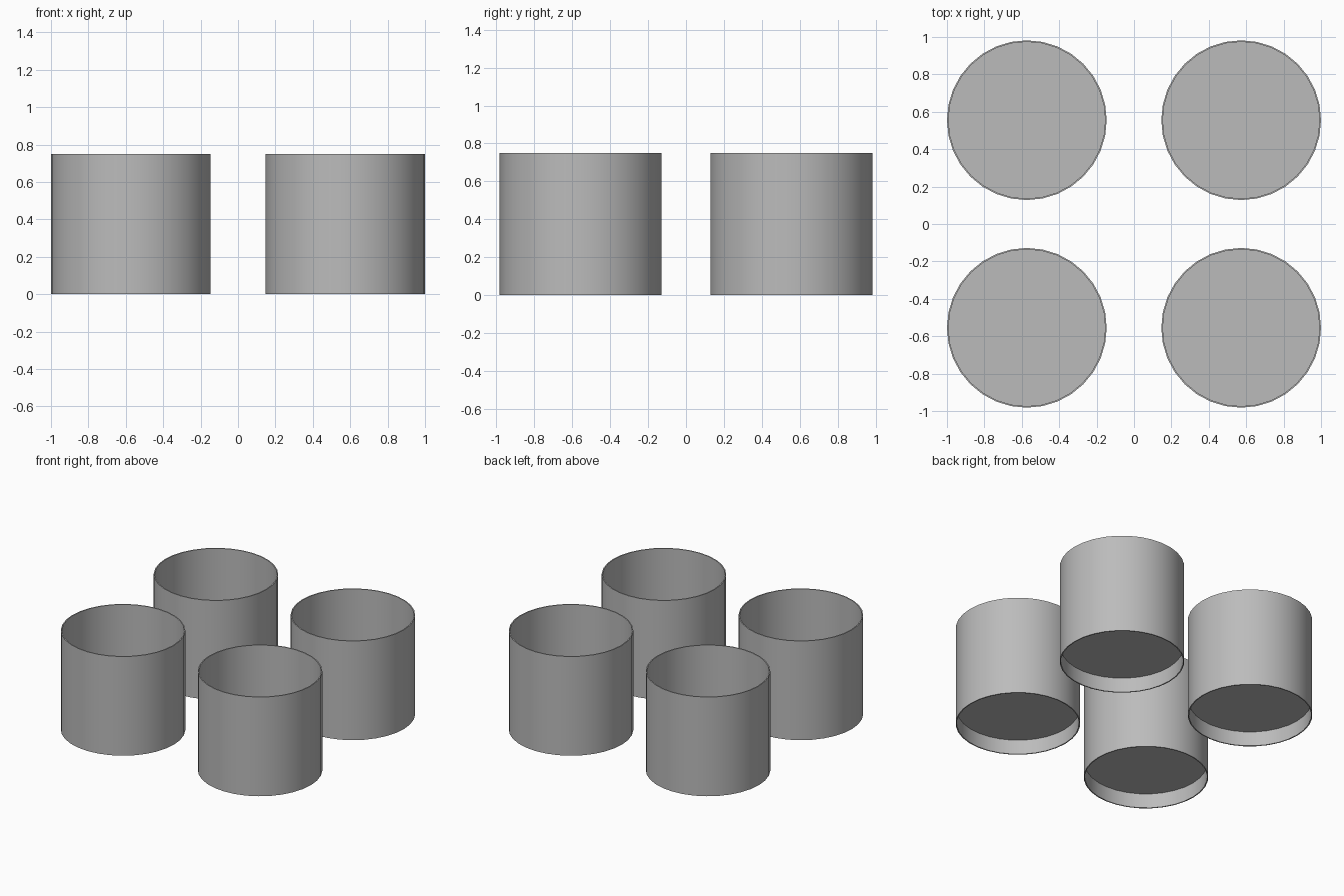
import bpy, bmesh
from math import tau
from mathutils import Vector

# remove the default cube
cube = bpy.data.objects.get("Cube")
if cube:
    bpy.data.objects.remove(cube, do_unlink=True)

# plain grey for every part
grey = bpy.data.materials.new("plain_grey")
grey.use_nodes = True
colour = (0.5, 0.5, 0.5, 1)
grey.diffuse_color = colour
grey.node_tree.nodes["Principled BSDF"].inputs["Base Color"].default_value = colour

RADIUS, HEIGHT, WALL = 0.427, 0.75, 0.008
FLOOR, BAND, SIDES = 0.11, 0.63, 32
INNER = RADIUS - WALL


def make_cup(name, x, y):
    """Open cup with a thin wall and a raised floor, turned from its section."""
    section = [(0, FLOOR), (INNER, FLOOR), (INNER, 0), (RADIUS, 0),
               (RADIUS, BAND), (RADIUS, HEIGHT), (INNER, HEIGHT),
               (INNER, FLOOR + WALL), (0, FLOOR + WALL)]
    bm = bmesh.new()
    verts = [bm.verts.new((r, 0, z)) for r, z in section]
    edges = [bm.edges.new(pair) for pair in zip(verts, verts[1:])]
    bmesh.ops.spin(bm, geom=verts + edges, cent=Vector(), axis=(0, 0, 1),
                   angle=tau, steps=SIDES, use_duplicate=False)
    bmesh.ops.remove_doubles(bm, verts=bm.verts, dist=0.0005)
    bmesh.ops.recalc_face_normals(bm, faces=bm.faces)
    mesh = bpy.data.meshes.new(name)
    bm.to_mesh(mesh)
    bm.free()
    mesh.materials.append(grey)
    cup = bpy.data.objects.new(name, mesh)
    cup.location = (x, y, 0)
    bpy.context.collection.objects.link(cup)
    bpy.ops.object.select_all(action="DESELECT")
    cup.select_set(True)
    bpy.context.view_layer.objects.active = cup
    bpy.ops.object.shade_smooth_by_angle()


# four cups in a two by two layout
for row, y in (("front", -0.555), ("back", 0.555)):
    for side, x in (("right", -0.573), ("left", 0.573)):
        make_cup(f"{row}_{side}_cup", x, y)
